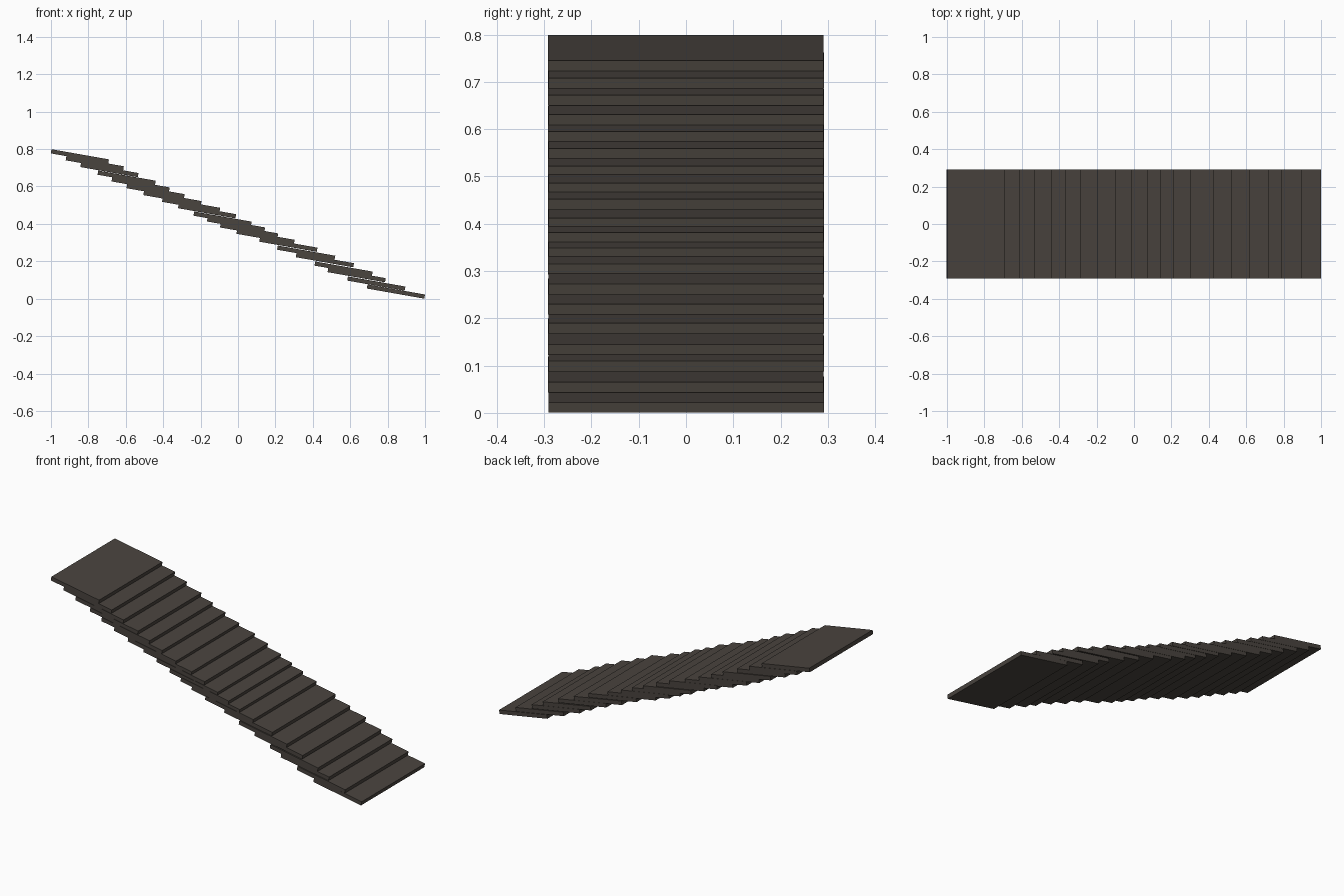
import bpy, math
from mathutils import Matrix

if "Cube" in bpy.data.objects:
    bpy.data.objects.remove(bpy.data.objects["Cube"])

TILT = math.radians(10)
LENGTH, WIDTH, THICK = 0.312, 0.583, 0.0225

# One dark stone colour for every tread
mat = bpy.data.materials.new("dark_stone")
mat.diffuse_color = (0.068, 0.058, 0.049, 1)
mat.use_nodes = True
mat.node_tree.nodes["Principled BSDF"].inputs["Base Color"].default_value = mat.diffuse_color

# Upper nose edge of each slab (x, z), from the top step down
noses = [(-0.69, .745), (-0.61, .708), (-0.532, .672), (-0.44, .631), (-0.365, .595),
         (-0.285, .559), (-0.195, .522), (-0.095, .486), (-0.01, .452), (0.073, .412),
         (0.145, .381), (0.215, .349), (0.303, .315), (0.425, .273), (0.52, .23),
         (0.62, .19), (0.72, .145), (0.79, .11), (0.895, .065), (1.0, .0225)]

# Slabs tilted down towards +x, each tucked under the one above
rot = Matrix.Rotation(TILT, 4, 'Y')
for i, (x, z) in enumerate(noses):
    bpy.ops.mesh.primitive_cube_add(size=1)
    ob = bpy.context.object
    ob.name = f"step_slab_{i + 1}"
    y = 0.0008 if i % 2 else -0.0008
    ob.data.transform(Matrix.Translation((x, y, z)) @ rot
                      @ Matrix.Translation((-LENGTH / 2, 0, -THICK / 2))
                      @ Matrix.Diagonal((LENGTH, WIDTH, THICK, 1)))
    ob.data.materials.append(mat)
